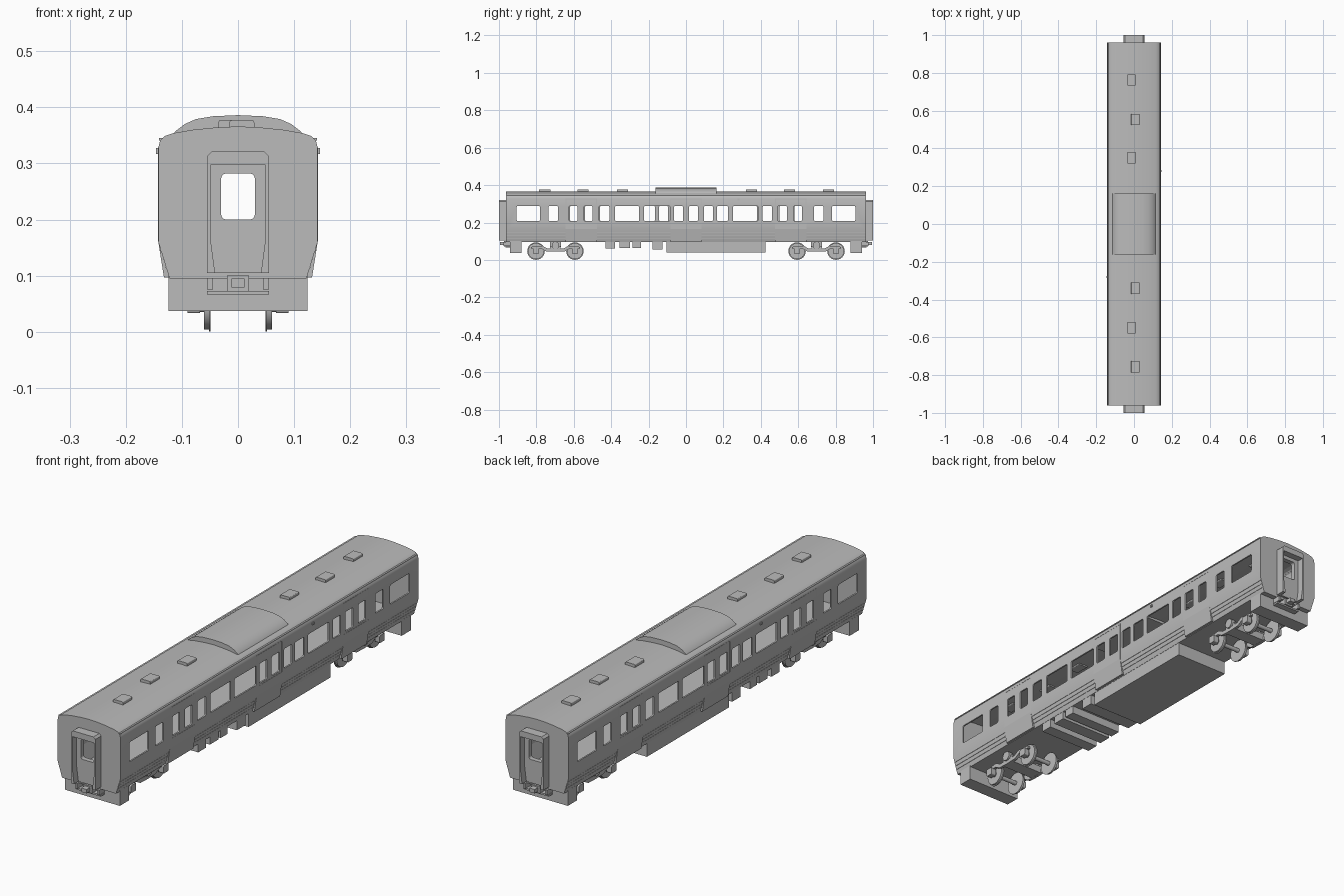
import bpy, bmesh, math
from mathutils import Matrix, Vector

if "Cube" in bpy.data.objects:
    bpy.data.objects.remove(bpy.data.objects["Cube"])

grey = bpy.data.materials.new("plain grey")
grey.use_nodes = True
grey.diffuse_color = (0.5, 0.5, 0.5, 1)
grey.node_tree.nodes["Principled BSDF"].inputs["Base Color"].default_value = (0.5, 0.5, 0.5, 1)


def finish(name, bm, smooth=False):
    bmesh.ops.recalc_face_normals(bm, faces=bm.faces)
    mesh = bpy.data.meshes.new(name)
    bm.to_mesh(mesh)
    bm.free()
    mesh.materials.append(grey)
    ob = bpy.data.objects.new(name, mesh)
    bpy.context.collection.objects.link(ob)
    if smooth:
        bpy.ops.object.select_all(action='DESELECT')
        ob.select_set(True)
        bpy.context.view_layer.objects.active = ob
        bpy.ops.object.shade_smooth_by_angle(angle=math.radians(35))
    return ob


def add_box(bm, x, y, z, bevel=0, axis=0):
    """Box from (min, max) ranges; edges along one axis may be rounded."""
    lo, hi = Vector((x[0], y[0], z[0])), Vector((x[1], y[1], z[1]))
    m = Matrix.Translation((lo + hi) / 2) @ Matrix.Diagonal((*(hi - lo), 1))
    verts = bmesh.ops.create_cube(bm, size=1, matrix=m)["verts"]
    if bevel:
        edges = {e for v in verts for e in v.link_edges
                 if abs((e.verts[0].co - e.verts[1].co).normalized()[axis]) > 0.9}
        bmesh.ops.bevel(bm, geom=list(edges), offset=bevel, segments=4, profile=0.5, affect='EDGES')


def boxes(name, ranges, **kw):
    bm = bmesh.new()
    for r in ranges:
        add_box(bm, *r, **kw)
    return finish(name, bm)


def add_prism(bm, pts, a, b, axis):
    """Extrude an outline from a to b along x (axis 0) or y (axis 1)."""
    place = (lambda p, t: (t, p[0], p[1])) if axis == 0 else (lambda p, t: (p[0], t, p[1]))
    rings = [[bm.verts.new(place(p, t)) for p in pts] for t in (a, b)]
    for ring in rings:
        bm.faces.new(ring)
    n = len(pts)
    for i in range(n):
        j = (i + 1) % n
        bm.faces.new((rings[0][i], rings[0][j], rings[1][j], rings[1][i]))


def add_disc(bm, x, y, z, r, depth, r2=None, sides=24):
    m = Matrix.Translation((x, y, z)) @ Matrix.Rotation(math.pi / 2, 4, 'Y')
    bmesh.ops.create_cone(bm, cap_ends=True, segments=sides, radius1=r,
                          radius2=r2 or r, depth=depth, matrix=m)


def both(pts):
    """Close a right-hand half outline with its mirror image."""
    return pts + [(-x, z) for x, z in reversed(pts) if x > 0]


def cut(ob, cutter):
    mod = ob.modifiers.new("cut", 'BOOLEAN')
    mod.operation, mod.solver, mod.object = 'DIFFERENCE', 'EXACT', cutter
    bpy.context.view_layer.objects.active = ob
    bpy.ops.object.modifier_apply(modifier=mod.name)
    cutter.hide_render = True


# Body shell with tumblehome sides and a domed roof
half = [(0.122, 0.095), (0.142, 0.16), (0.142, 0.328), (0.139, 0.34), (0.13, 0.349),
        (0.115, 0.354), (0.08, 0.36), (0.04, 0.364), (0, 0.366)]
bm = bmesh.new()
add_prism(bm, both(half), -0.962, 0.962, 1)
body = finish("body_shell", bm, True)
bm = bmesh.new()
add_prism(bm, both([(x * 0.955, 0.105 + (z - 0.095) * 0.945) for x, z in half]), -0.952, 0.952, 1)
cavity = finish("cavity_cutter", bm)

# Side windows: one side is the other turned half round
spans = [(-0.905, -0.78), (-0.735, -0.685), (-0.625, -0.58), (-0.545, -0.5), (-0.465, -0.41),
         (-0.38, -0.25), (-0.225, -0.085), (-0.065, -0.015), (0.015, 0.065), (0.095, 0.145),
         (0.165, 0.225), (0.25, 0.385), (0.41, 0.46), (0.49, 0.54), (0.575, 0.62),
         (0.685, 0.735), (0.78, 0.905)]
holes = []
for a, b in spans:
    holes += [((0.11, 0.17), (a, b), (0.208, 0.288)), ((-0.17, -0.11), (-b, -a), (0.208, 0.288))]
windows = boxes("window_cutter", holes, bevel=0.006)
end_window = boxes("end_window_cutter", [((-0.03, 0.03), (-1.1, 1.1), (0.2, 0.282))], bevel=0.009, axis=1)
for c in (cavity, windows, end_window):
    cut(body, c)

# Side doors: upright lower panels and thin surrounds
bm = bmesh.new()
for s in (-1, 1):
    for y in (-0.56, 0, 0.56):
        panel = [(s * 0.12, 0.097), (s * 0.132, 0.097), (s * 0.1428, 0.165),
                 (s * 0.1428, 0.2), (s * 0.135, 0.2)]
        add_prism(bm, panel, y - 0.083, y + 0.083, 1)
        xs = sorted((s * 0.139, s * 0.1428))
        for e in (-0.081, 0.081):
            add_box(bm, xs, (y + e - 0.002, y + e + 0.002), (0.2, 0.328))
        add_box(bm, xs, (y - 0.083, y + 0.083), (0.324, 0.328))
finish("side_doors", bm)

# Gutters, lower body ribs and side lamps
trim = []
for s in (-1, 1):
    trim.append((sorted((s * 0.128, s * 0.141)), (-0.958, 0.958), (0.341, 0.345)))
    trim.append((sorted((s * 0.14, s * 0.146)), (s * 0.275, s * 0.285) if s > 0 else (-0.285, -0.275), (0.317, 0.327)))
    for z in (0.115, 0.13, 0.145):
        x = 0.122 + (z - 0.095) * 0.308
        trim.append((sorted((s * (x - 0.004), s * (x + 0.0012))), (-0.96, 0.96), (z - 0.001, z + 0.001)))
boxes("gutters_and_ribs", trim)

# Roof unit and small ventilators
bm = bmesh.new()
dome = both([(0.116, 0.35), (0.112, 0.357), (0.095, 0.37), (0.075, 0.379), (0.045, 0.384), (0, 0.386)])
add_prism(bm, dome, -0.162, 0.162, 1)
finish("roof_unit", bm, True)
vents = []
for i, y in enumerate((-0.755, -0.55, -0.34, 0.35, 0.553, 0.762)):
    x = (0.007, -0.013)[i % 2] if i < 3 else (-0.013, 0.007)[(i - 3) % 2]
    vents.append(((x - 0.022, x + 0.022), (y - 0.03, y + 0.03), (0.355, 0.377)))
boxes("roof_ventilators", vents, bevel=0.004, axis=1)

# Both ends: gangway, end door, coupler and end skirt
for name, s in (("front", -1), ("rear", 1)):
    def span(a, b):
        return sorted((s * a, s * b))
    bm = bmesh.new()
    for k in (-1, 1):
        post = [(k * 0.055, 0.105), (k * 0.041, 0.105), (k * 0.049, 0.165),
                (k * 0.049, 0.298), (k * 0.055, 0.298)]
        add_prism(bm, post, s * 0.955, s, 1)
    lintel = both([(0.055, 0.297), (0.055, 0.313), (0.047, 0.321), (0, 0.321)])
    add_prism(bm, lintel, s * 0.955, s, 1)
    finish(name + "_gangway", bm)
    door = boxes(name + "_end_door", [((-0.05, 0.05), span(0.955, 0.972), (0.105, 0.3))])
    cut(door, end_window)

    skirt = both([(0.124, 0.037), (0.124, 0.1), (0, 0.1)])
    bm = bmesh.new()
    add_prism(bm, skirt, s * 0.88, s * 0.94, 1)
    finish(name + "_skirt", bm)
    bm = bmesh.new()
    add_box(bm, (-0.02, 0.02), span(0.93, 0.972), (0.072, 0.1))
    add_box(bm, (-0.012, 0.012), span(0.96, 0.995), (0.079, 0.095))
    add_box(bm, (-0.055, 0.055), span(0.93, 0.965), (0.066, 0.073))
    for k in (-0.05, 0.05):
        add_box(bm, (k - 0.005, k + 0.005), span(0.93, 0.975), (0.075, 0.096))
    finish(name + "_coupler", bm)

# Equipment slabs under the floor
slabs = [(-0.43, -0.38, 0.06), (-0.355, -0.3, 0.063), (-0.285, -0.24, 0.063),
         (-0.18, -0.125, 0.055), (-0.105, 0.425, 0.04)]
boxes("underfloor_equipment", [((-0.121, 0.121), (a, b), (z, 0.1)) for a, b, z in slabs])

# Bogies: two wheelsets, arched side frames, axle boxes and a cross beam
for name, mid in (("front", -0.698), ("rear", 0.698)):
    bm = bmesh.new()
    for dy in (-0.104, 0.104):
        y = mid + dy
        add_disc(bm, 0, y, 0.047, 0.009, 0.11, sides=12)
        for s in (-1, 1):
            add_disc(bm, s * 0.056, y, 0.047, 0.043, 0.01)
            add_disc(bm, s * 0.0505, y, 0.047, 0.047, 0.003)
            add_disc(bm, s * 0.07, y, 0.047, 0.012, 0.036, sides=12)
    finish(name + "_wheelsets", bm, True)
    bm = bmesh.new()
    side = [(0.13, 0.06), (0.13, 0.07), (0.07, 0.076), (0.045, 0.062), (0, 0.06)]
    lower = [(0, 0.044), (0.05, 0.046), (0.075, 0.06)]
    outline = side + [(-y, z) for y, z in reversed(side[:-1])]
    outline += [(-y, z) for y, z in reversed(lower)] + lower[1:]
    for s in (-1, 1):
        add_prism(bm, [(mid + y, z) for y, z in outline], s * 0.07, s * 0.082, 0)
        add_disc(bm, s * 0.078, mid, 0.077, 0.02, 0.022, sides=16)
        for dy in (-0.104, 0.104):
            y = mid + dy
            add_box(bm, sorted((s * 0.068, s * 0.09)), (y - 0.016, y + 0.016), (0.033, 0.064), bevel=0.005)
    add_box(bm, (-0.08, 0.08), (mid - 0.028, mid + 0.028), (0.045, 0.075))
    add_box(bm, (-0.03, 0.03), (mid - 0.03, mid + 0.03), (0.07, 0.1))
    finish(name + "_bogie_frame", bm)

# The finished cutters are no longer needed
for c in (cavity, windows, end_window):
    bpy.data.objects.remove(c)
